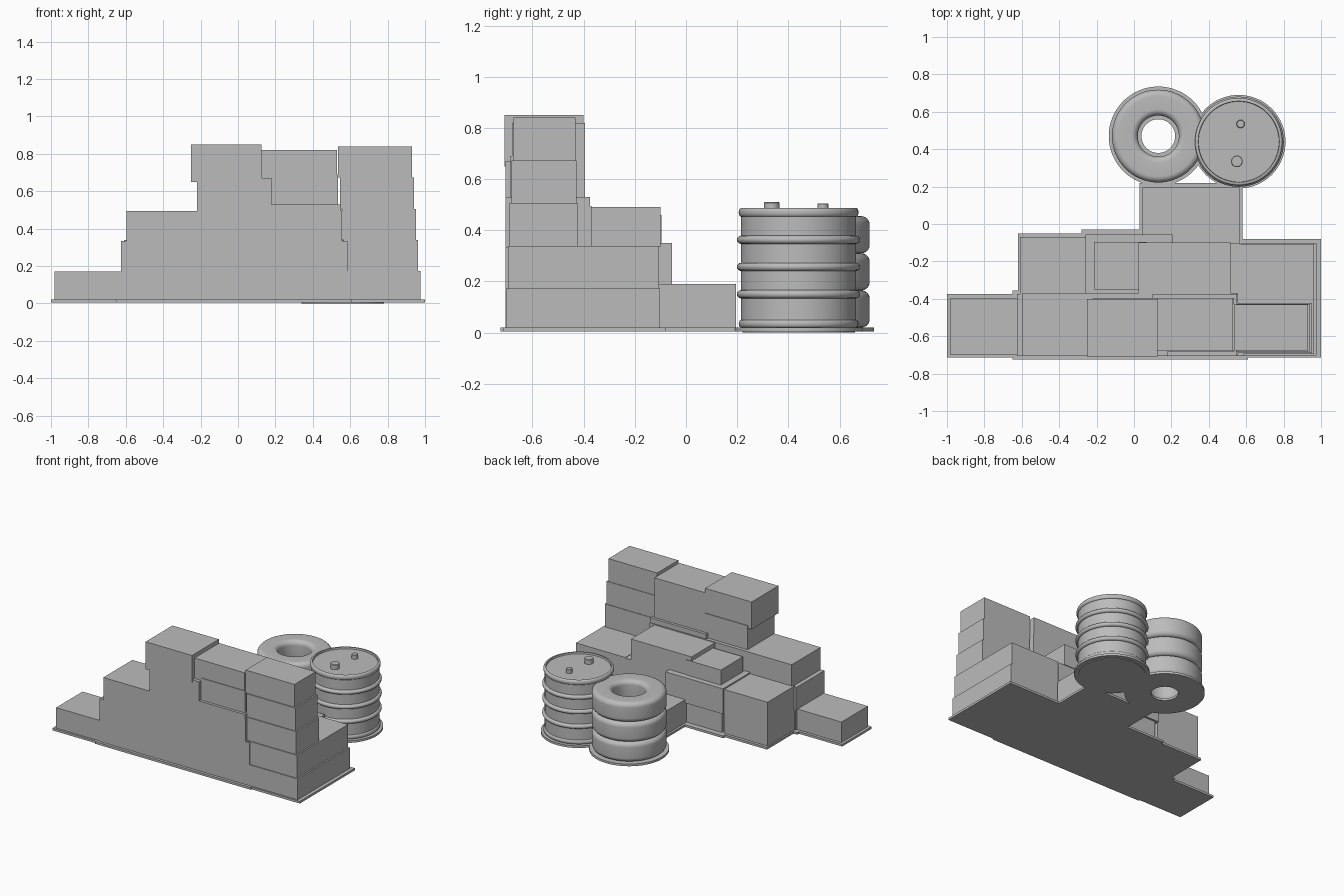
import bpy, bmesh, math

cube = bpy.data.objects.get("Cube")
if cube:
    bpy.data.objects.remove(cube, do_unlink=True)

grey = bpy.data.materials.new("plain_grey")
grey.use_nodes = True
GREY = (0.5, 0.5, 0.5, 1)
grey.diffuse_color = GREY
grey.node_tree.nodes["Principled BSDF"].inputs["Base Color"].default_value = GREY


def finish(name, bm, smooth=False):
    bmesh.ops.recalc_face_normals(bm, faces=bm.faces)
    mesh = bpy.data.meshes.new(name)
    bm.to_mesh(mesh)
    bm.free()
    obj = bpy.data.objects.new(name, mesh)
    bpy.context.collection.objects.link(obj)
    mesh.materials.append(grey)
    if smooth:
        bpy.ops.object.select_all(action='DESELECT')
        obj.select_set(True)
        bpy.context.view_layer.objects.active = obj
        bpy.ops.object.shade_smooth_by_angle(angle=math.radians(40))
    return obj


def box(name, x, y, z):
    """Box spanning the given (low, high) ranges."""
    bm = bmesh.new()
    bmesh.ops.create_cube(bm, size=1)
    for v in bm.verts:
        v.co = [r[0] if c < 0 else r[1] for c, r in zip(v.co, (x, y, z))]
    return finish(name, bm)


def lathe(name, centre, profile, closed=False, steps=64):
    """Revolve a (radius, height) profile about a vertical axis."""
    bm = bmesh.new()
    verts = [bm.verts.new((r, 0, z)) for r, z in profile]
    pairs = list(zip(verts, verts[1:] + verts[:1])) if closed else list(zip(verts, verts[1:]))
    edges = [bm.edges.new(p) for p in pairs]
    bmesh.ops.spin(bm, geom=verts + edges, cent=(0, 0, 0), axis=(0, 0, 1),
                   angle=math.tau, steps=steps)
    bmesh.ops.remove_doubles(bm, verts=bm.verts, dist=0.0005)
    obj = finish(name, bm, True)
    obj.location = (*centre, 0)
    return obj


def arc(r, z, rr, rz, start, end, n=8):
    """Points on an elliptical arc, angles in degrees."""
    angles = [math.radians(start + (end - start) * i / n) for i in range(n + 1)]
    return [(r + rr * math.cos(a), z + rz * math.sin(a)) for a in angles]


# Ground plate: a thin margin around everything that stands on it
BASE = (0.004, 0.02)
for name, x, y in (
    ("low_step", (-1, -0.62), (-0.715, -0.375)),
    ("wall", (-0.65, 0.61), (-0.725, -0.355)),
    ("back_left", (-0.62, -0.24), (-0.4, -0.05)),
    ("back_middle", (-0.28, 0.22), (-0.4, -0.03)),
    ("right_end", (0.5, 1), (-0.715, -0.08)),
    ("rear_block", (0.03, 0.58), (-0.4, 0.22)),
):
    box("base_" + name, x, y, BASE)

TYRE, BARREL = (0.13, 0.47), (0.56, 0.44)
low, high = BASE
lathe("base_barrel", BARREL, [(0, low), (0.25, low), (0.25, high), (0, high)])
lathe("base_tyres", TYRE, [(0.09, low), (0.265, low), (0.265, high), (0.09, high)], True)

# Main wall, rising in steps
box("low_step", (-0.98, -0.6), (-0.7, -0.395), (0.02, 0.17))
box("wall_bottom", (-0.62, 0.59), (-0.705, -0.38), (0.02, 0.17))
box("wall_second", (-0.625, 0.585), (-0.705, -0.375), (0.17, 0.333))
box("wall_third", (-0.595, 0.555), (-0.705, -0.37), (0.333, 0.495))
box("wall_ledge", (0.1, 0.55), (-0.705, -0.375), (0.495, 0.53))
box("tower_lower", (-0.22, 0.18), (-0.705, -0.395), (0.495, 0.67))
box("tower_upper", (-0.25, 0.125), (-0.71, -0.4), (0.65, 0.85))
box("bridge_lower", (0.18, 0.535), (-0.685, -0.395), (0.53, 0.69))
box("bridge_upper", (0.125, 0.53), (-0.68, -0.395), (0.67, 0.82))

# Right-hand stack, each block a little smaller than the one below
for i in range(5):
    deep = i < 2
    box(f"right_stack_{i + 1}",
        (0.575 - 0.01 * i, 0.975 - 0.0115 * i),
        (-0.703 + 0.007 * i, (-0.102 if deep else -0.415) - 0.004 * i),
        (0.02 if i == 0 else 0.005 + 0.167 * i, 0.172 + 0.167 * i))

# Second row behind the wall
box("back_left_block", (-0.61, -0.26), (-0.385, -0.07), (0.02, 0.34))
box("back_middle_foot", (-0.24, 0.18), (-0.385, -0.07), (0.02, 0.165))
box("back_middle_block", (-0.26, 0.205), (-0.385, -0.055), (0.165, 0.35))
box("back_small_block", (-0.215, 0.07), (-0.35, -0.095), (0.35, 0.46))
box("back_right_block", (0.2, 0.565), (-0.385, -0.105), (0.02, 0.335))
box("back_long_block", (0.025, 0.515), (-0.385, -0.1), (0.335, 0.49))
box("rear_block", (0.045, 0.565), (-0.3, 0.195), (0.02, 0.19))

# Stack of three tyres with an open centre
TYRE_H = 0.145
for i in range(3):
    z0, z1, c = 0.02 + i * TYRE_H, 0.02 + (i + 1) * TYRE_H, 0.033
    profile = (arc(0.215, z1 - c, 0.033, c, 90, 0) + arc(0.215, z0 + c, 0.033, c, 0, -90)
               + arc(0.143, z0 + c, 0.033, c, -90, -180) + arc(0.143, z1 - c, 0.033, c, 180, 90))
    lathe(f"tyre_{i + 1}", TYRE, profile, True)

# Barrel: body with rims and three rolled hoops
R = 0.225
body = [(0, 0), (0.22, 0), (0.22, 0.02)] + arc(R, 0.035, 0.009, 0.015, -90, 90)
for z in (0.15, 0.257, 0.363):
    body += arc(R, z, 0.016, 0.016, -90, 90)
body += arc(R, 0.47, 0.009, 0.017, -90, 90) + [(0.217, 0.487), (0.215, 0.475), (0, 0.475)]
lathe("barrel", BARREL, body)

# Barrel caps
for name, spot, r, top in (("large_cap", (0.55, 0.335), 0.031, 0.51),
                           ("small_cap", (0.57, 0.535), 0.022, 0.505)):
    lathe(name, spot, [(0, 0.47), (r, 0.47), (r, top - 0.003), (r - 0.003, top), (0, top)], steps=24)
